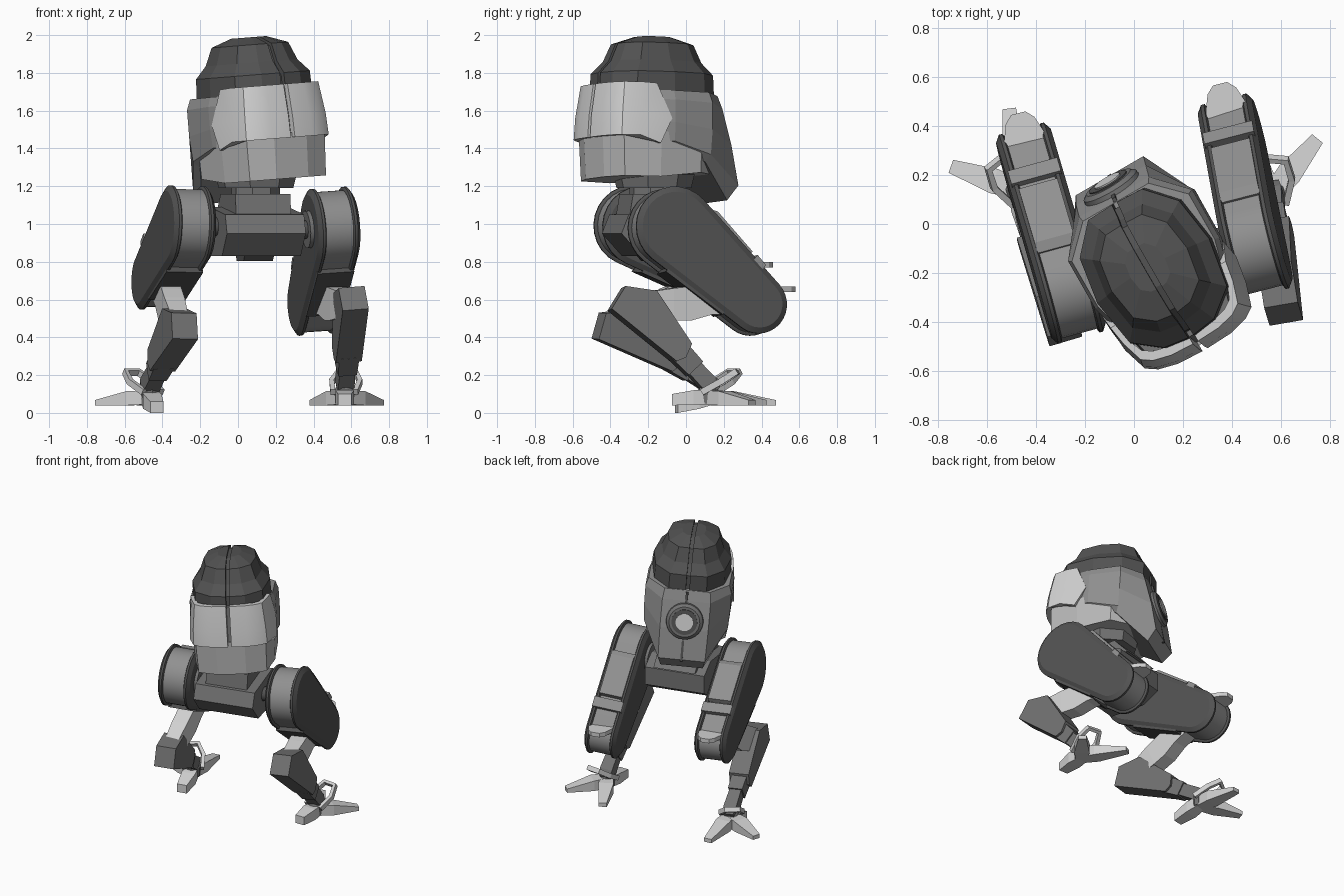
import bpy, bmesh, math
from mathutils import Matrix, Vector

if "Cube" in bpy.data.objects:
    bpy.data.objects.remove(bpy.data.objects["Cube"])

def material(name, v):
    m = bpy.data.materials.new(name)
    m.diffuse_color = (v, v, v, 1)
    m.use_nodes = True
    m.node_tree.nodes["Principled BSDF"].inputs["Base Color"].default_value = m.diffuse_color
    return m

DARK = material("charcoal", 0.085)
GREY = material("steel grey", 0.17)
MID = material("mid grey", 0.28)
PALE = material("pale grey", 0.47)
LIGHT = material("light grey", 0.64)

def loft(name, rings, mat, M=Matrix(), smooth=0):
    """Skin a list of equal rings and cap both ends."""
    bm = bmesh.new()
    vs = [[bm.verts.new(M @ Vector(p)) for p in r] for r in rings]
    n = len(rings[0])
    for a, b in zip(vs, vs[1:]):
        for i in range(n):
            j = (i + 1) % n
            bm.faces.new((a[i], a[j], b[j], b[i]))
    bm.faces.new(vs[0])
    bm.faces.new(vs[-1])
    bmesh.ops.recalc_face_normals(bm, faces=bm.faces)
    me = bpy.data.meshes.new(name)
    bm.to_mesh(me)
    bm.free()
    me.materials.append(mat)
    ob = bpy.data.objects.new(name, me)
    bpy.context.collection.objects.link(ob)
    if smooth:
        bpy.ops.object.select_all(action='DESELECT')
        ob.select_set(True)
        bpy.context.view_layer.objects.active = ob
        bpy.ops.object.shade_smooth_by_angle(angle=math.radians(smooth))
    return ob

def prism(name, prof, x0, x1, mat, M=Matrix(), smooth=0):
    """Extrude a (y, z) profile along x."""
    return loft(name, [[(x, y, z) for y, z in prof] for x in (x0, x1)], mat, M, smooth)

def circle(r, n=28, cy=0):
    return [(cy + r * math.cos(2 * math.pi * i / n), r * math.sin(2 * math.pi * i / n)) for i in range(n)]

def stadium(r1, r2, L, n=14):
    """Two circles joined by tangents: r1 at y=0, r2 at y=L."""
    a = math.acos((r1 - r2) / L)
    p = [(L + r2 * math.cos(t), r2 * math.sin(t)) for t in (-a + 2 * a * i / n for i in range(n + 1))]
    b = 2 * math.pi - 2 * a
    return p + [(r1 * math.cos(t), r1 * math.sin(t)) for t in (a + b * i / n for i in range(n + 1))]

def frame(origin, target, xdir):
    """Local y runs from origin to target, local x stays near xdir."""
    o, y = Vector(origin), (Vector(target) - Vector(origin)).normalized()
    x = Vector(xdir)
    x = (x - y * x.dot(y)).normalized()
    m = Matrix((x, y, x.cross(y))).transposed().to_4x4()
    return Matrix.Translation(o) @ m

def full(half):
    """Mirror a half outline, listed front to back with x > 0."""
    return list(half) + [(-p[0],) + tuple(p[1:]) for p in reversed(half)]

# ---------------- head: turned 30 degrees and slightly rolled ----------------
H = (Matrix.Translation((0.115, -0.175, 1.2)) @ Matrix.Rotation(math.radians(-4.5), 4, 'Y')
     @ Matrix.Rotation(math.radians(30), 4, 'Z'))

# split cap with a low dome, two halves with a groove between
cap = [(0.0, -0.335), (0.12, -0.32), (0.235, -0.23), (0.27, -0.02), (0.24, 0.18), (0.13, 0.30), (0.0, 0.305)]
steps = ((0.44, 1.0), (0.59, 0.98), (0.655, 0.79), (0.75, 0.66), (0.79, 0.3))
for s, side in ((1, "right"), (-1, "left")):
    loft("cap_" + side, [[(s * max(0.012, x * k), y * k, z) for x, y in cap] for z, k in steps], DARK, H)
loft("cap_core", [[(x * k * 0.95, y * k * 0.95, z - 0.012) for x, y in full(cap[1:-1])] for z, k in steps], DARK, H)

# visor: two curved plates with pointed side ends
def visor_row(s, k, z, zend, yend):
    o = [(0.012, -0.38, z), (0.12, -0.375, z), (0.20, -0.355, z), (0.245, -0.325, z),
         (0.275, -0.23, z), (0.29, yend, zend)]
    out = [(max(0.012, x * k), y * k, h) for x, y, h in o]
    inn = [(max(0.012, x * k * 0.9), y * k * 0.9 if y < -0.25 else y * k, h) for x, y, h in o]
    return [(s * x, y, h) for x, y, h in out + inn[::-1]]
for s, side in ((1, "right"), (-1, "left")):
    loft("visor_" + side, [visor_row(s, 1.03, 0.245, 0.205, -0.12), visor_row(s, 1.01, 0.36, 0.34, -0.05),
         visor_row(s, 0.94, 0.53, 0.525, -0.14)], LIGHT, H, 32)
visor_back = [(0.12, -0.345), (0.21, -0.305), (0.26, -0.13), (0.26, 0.0)]
loft("visor_backing", [[(x * k, y * k, z) for x, y in full(visor_back)]
     for z, k in ((0.24, 1.02), (0.515, 0.94))], GREY, H)

# jaw
jaw = [(0.10, -0.365), (0.24, -0.315), (0.28, -0.11), (0.28, 0.14), (0.2, 0.24)]
loft("jaw", [[(x * k, y * k, z + (0.03 if y > 0 and z < 0.1 else 0)) for x, y in full(jaw)]
     for z, k in ((0.03, 0.97), (0.27, 1.0))], PALE, H)

# rear shell, flared towards the bottom
def shell_ring(k, back, z, zback):
    o = [(0.12, -0.28, z), (0.235, -0.22, z), (0.285, -0.03, z), (0.285, 0.19, z + (zback - z) * 0.3), (0.16, back, zback)]
    return full([(x * k, y if y == back else y * k, h) for x, y, h in o])
loft("rear_shell", [shell_ring(0.9, 0.37, 0.20, -0.07), shell_ring(1.0, 0.43, 0.22, 0.01),
     shell_ring(1.03, 0.385, 0.32, 0.22), shell_ring(1.03, 0.33, 0.44, 0.41),
     shell_ring(0.97, 0.305, 0.49, 0.48)], MID, H)
prism("rear_seam", [(0.435, 0.0), (0.325, 0.47), (0.30, 0.47), (0.36, -0.02)], -0.008, 0.008, DARK, H)

# rear lens
E = H @ Matrix.Translation((0, 0.345, 0.27)) @ Matrix.Rotation(math.radians(90), 4, 'Z') @ Matrix.Rotation(math.radians(-14), 4, 'Y')
loft("lens_housing", [[(x, y, z) for y, z in circle(r)] for x, r in ((-0.03, 0.135), (0.04, 0.125), (0.055, 0.105))], GREY, E, 25)
prism("lens_ring", circle(0.088), 0.0, 0.06, DARK, E, 30)
prism("lens", circle(0.06), 0.0, 0.066, LIGHT, E, 30)

# ---------------- pelvis and neck: turned 14 degrees ----------------
YAW = math.radians(14)
SIDE = (math.cos(YAW), math.sin(YAW), 0)
B = Matrix.Translation((0.095, -0.17, 0)) @ Matrix.Rotation(YAW, 4, 'Z')
prism("pelvis", [(-0.12, 0.83), (-0.23, 0.95), (-0.19, 1.05), (0.15, 1.09), (0.27, 1.03), (0.27, 0.9), (0.15, 0.83)],
      -0.215, 0.215, GREY, B)
prism("pelvis_keel", [(-0.1, 0.86), (0.14, 0.86), (0.1, 0.805), (-0.05, 0.805)], -0.08, 0.08, DARK, B)
prism("waist", [(-0.17, 1.04), (-0.15, 1.16), (0.17, 1.16), (0.28, 1.04)], -0.15, 0.15, GREY, B)
loft("neck", [[(r * math.cos(a), r * math.sin(a), z) for a in (math.pi * (i + 0.5) / 4 for i in range(8))]
     for z, r in ((1.14, 0.13), (1.19, 0.13), (1.191, 0.2), (1.27, 0.22))], GREY, B)

# ---------------- legs ----------------
def block(name, sections, mat, M):
    """Tapered bar along y: sections are (y, half width, z low, z high)."""
    loft(name, [[(-w, y, a), (w, y, a), (w, y, b), (-w, y, b)] for y, w, a, b in sections], mat, M)

def leg(side, axis, hip, knee, joint, ankle, toes, heel_angle, heel_drop):
    # thigh: pale core between two dark rounded plates
    T = frame(hip, knee, axis)
    L = (Vector(knee) - Vector(hip)).length
    prism(side + "_thigh_core", stadium(0.195, 0.14, L), -0.085, 0.085, MID, T, 30)
    for s in (1, -1):
        loft(side + "_thigh_plate", [[(s * x, y, z) for y, z in stadium(0.213 - d, 0.156 - d, L)]
             for x, d in ((0.075, 0.012), (0.081, 0), (0.095, 0), (0.115, 0.03))], DARK, T, 25)
    prism(side + "_thigh_strip", [(0.08, 0.2), (0.12, 0.22), (0.40, 0.19), (0.42, 0.08), (0.1, 0.08)], -0.082, 0.082, MID, T)
    prism(side + "_thigh_underside", [(0.12, -0.214), (0.5, -0.174), (0.5, -0.08), (0.12, -0.08)], -0.1, 0.1, DARK, T)
    prism(side + "_knee_collar", [(0.43, 0.19), (0.5, 0.18), (0.5, 0.05), (0.43, 0.05)], -0.105, 0.105, MID, T)
    # hip axle reaching into the pelvis
    inner = -1 if hip[0] > 0 else 1
    prism(side + "_hip_axle", circle(0.05, 12), 0, inner * 0.24, DARK, T, 35)
    prism(side + "_hip_washer", circle(0.1, 20), inner * 0.11, inner * 0.135, GREY, T, 30)
    # folded link from knee forward to the shin
    K = frame(knee, joint, (-SIDE[0], -SIDE[1], 0))
    l = (Vector(joint) - Vector(knee)).length
    block(side + "_link", [(0, 0.055, -0.04, 0.07), (0.25, 0.055, -0.05, 0.1), (0.36, 0.055, -0.08, 0.1),
                           (0.46, 0.055, -0.08, 0.09), (l, 0.045, -0.06, 0.06)], LIGHT, K)
    # flat fin behind the knee
    F = Matrix.Translation(knee) @ Matrix.Rotation(YAW, 4, 'Z')
    fin = [(0.085, 0.0), (0.085, 0.12), (0.06, 0.19), (0.03, 0.22)]
    loft(side + "_knee_fin", [[(x, y, z) for x, y in full(fin)] for z in (0.07, 0.1)], LIGHT, F)
    # shin box, collar and ankle
    S = frame(joint, ankle, SIDE)
    a = (Vector(ankle) - Vector(joint)).length
    prism(side + "_shin", [(-0.105, 0.03), (0.03, 0.135), (0.36, 0.075), (0.39, 0), (0.37, -0.05), (-0.07, -0.108)],
          -0.07, 0.07, GREY, S)
    block(side + "_shin_collar", [(0.34, 0.055, -0.055, 0.06), (0.47, 0.05, -0.05, 0.055)], GREY, S)
    block(side + "_ankle", [(0.42, 0.04, -0.04, 0.045), (a, 0.045, -0.045, 0.045), (a + 0.05, 0.035, -0.03, 0.03)], GREY, S)
    # foot: hub, two splayed toes, one heel toe
    G = Matrix.Translation((ankle[0], ankle[1], 0))
    def turn(deg):
        return G @ Matrix.Rotation(math.radians(deg - 90), 4, 'Z')
    loft(side + "_foot_hub", [[(r * math.cos(math.pi * i / 5), r * math.sin(math.pi * i / 5), z) for i in range(10)]
         for z, r in ((0.05, 0.05), (0.12, 0.055), (0.15, 0.04))], GREY, G)
    for t, n in zip(toes, (0.295, 0.335)):
        block(side + "_toe", [(0.0, 0.04, 0.045, 0.12), (0.11, 0.052, 0.04, 0.115), (n, 0.028, 0.04, 0.068)], LIGHT, turn(t))
    h = heel_drop
    block(side + "_heel", [(0.0, 0.04, 0.045, 0.12), (0.08, 0.05, 0.042 - h / 2, 0.12 - h / 2),
                           (0.195, 0.035, 0.04 - h, 0.1 - h)], LIGHT, turn(heel_angle))
    # hoop over the foot
    path = [Vector(p) for p in ((0.06, -0.03, 0.11), (0.075, 0.07, 0.165), (0.045, 0.145, 0.215))]
    path += [Vector((-p.x, p.y, p.z)) for p in reversed(path)]
    up = Vector((0, -0.55, 0.83))
    rings = []
    for i, p in enumerate(path):
        d = (path[min(i + 1, 5)] - path[max(i - 1, 0)]).normalized()
        u, v = d.cross(up).normalized() * 0.013, up * 0.017
        rings.append([p + u + v, p - u + v, p - u - v, p + u - v])
    loft(side + "_foot_hoop", rings, LIGHT, turn(sum(toes) / 2))

leg("right", (0.985, 0.16, 0.15), (0.49, -0.08, 0.98), (0.405, 0.36, 0.57), (0.60, -0.28, 0.57), (0.565, 0.12, 0.15), (51, 119), 270, 0.0)
leg("left", (0.975, 0.22, 0.0), (-0.275, -0.26, 0.99), (-0.42, 0.24, 0.70), (-0.31, -0.37, 0.45), (-0.47, 0.14, 0.14), (161, 97), 282, 0.04)
